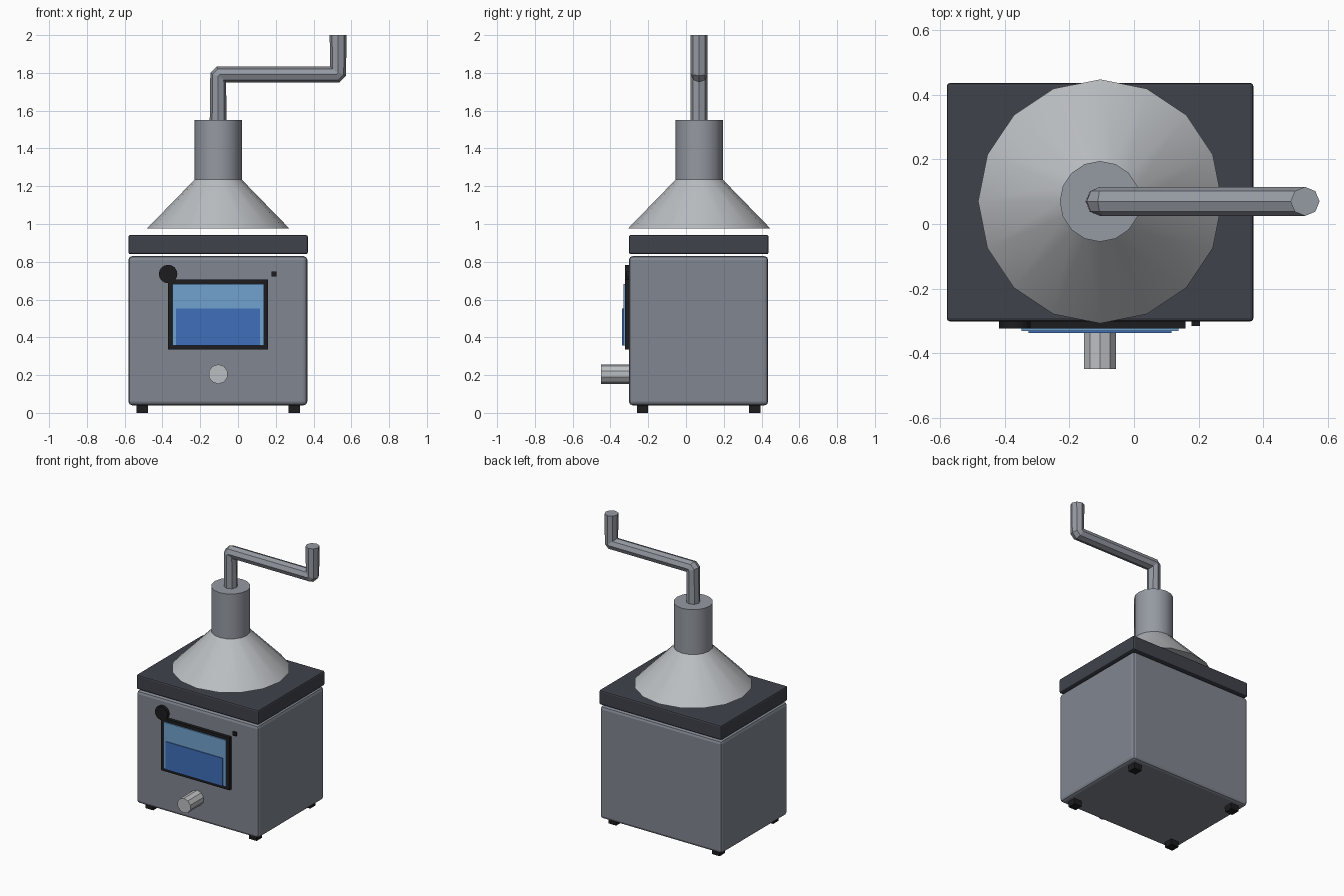
import bpy
from math import pi

if "Cube" in bpy.data.objects:
    bpy.data.objects.remove(bpy.data.objects["Cube"])


def material(name, rgb, alpha=1.0):
    m = bpy.data.materials.new(name)
    m.diffuse_color = (*rgb, alpha)
    m.use_nodes = True
    m.node_tree.nodes["Principled BSDF"].inputs["Base Color"].default_value = m.diffuse_color
    return m


STEEL = material("steel", (0.22, 0.24, 0.28))
DARK = material("dark_grey", (0.05, 0.055, 0.07))
BLACK = material("black", (0.012, 0.012, 0.014))
LIGHT = material("light_metal", (0.5, 0.52, 0.54))
PIPE = material("pipe_metal", (0.3, 0.32, 0.36))
GLASS = material("light_blue", (0.16, 0.36, 0.62))
BLUE = material("blue", (0.05, 0.16, 0.5))


def box(name, x, y, z, mat, bevel=0.0):
    """Box given by its (min, max) extents on each axis."""
    spans = (x, y, z)
    bpy.ops.mesh.primitive_cube_add(size=1, location=[(a + b) / 2 for a, b in spans])
    ob = bpy.context.object
    ob.name = name
    ob.scale = [b - a for a, b in spans]
    bpy.ops.object.transform_apply(location=False, rotation=False, scale=True)
    ob.data.materials.append(mat)
    if bevel:
        mod = ob.modifiers.new("Bevel", "BEVEL")
        mod.width = bevel
        mod.segments = 2
    return ob


def cone(name, center, r1, r2, depth, sides, mat, along_y=False):
    bpy.ops.mesh.primitive_cone_add(vertices=sides, radius1=r1, radius2=r2, depth=depth,
                                    location=center, rotation=(pi / 2 if along_y else 0, 0, 0))
    ob = bpy.context.object
    ob.name = name
    ob.data.materials.append(mat)
    bpy.ops.object.shade_smooth_by_angle(angle=pi / 6)
    return ob


CX, CY = -0.105, 0.07

# Cabinet and lid
box("cabinet", (-0.58, 0.367), (-0.302, 0.435), (0.04, 0.83), STEEL, 0.02)
box("lid", (-0.58, 0.37), (-0.302, 0.437), (0.84, 0.942), DARK, 0.01)

# Feet
for sx in (-1, 1):
    for sy in (-1, 1):
        fx, fy = CX + sx * 0.402, CY - 0.003 + sy * 0.297
        box("foot", (fx - 0.03, fx + 0.03), (fy - 0.03, fy + 0.03), (0, 0.05), BLACK)

# Gauge window
box("window_frame", (-0.37, 0.16), (-0.324, -0.29), (0.335, 0.706), BLACK)
box("window_glass", (-0.348, 0.138), (-0.332, -0.31), (0.357, 0.683), GLASS)
box("window_liquid", (-0.327, 0.116), (-0.338, -0.32), (0.357, 0.553), BLUE)

# Front controls
cone("dial", (-0.37, -0.307, 0.735), 0.049, 0.049, 0.034, 16, BLACK, True)
box("indicator", (0.178, 0.204), (-0.316, -0.29), (0.722, 0.748), BLACK)
cone("spout", (CX, -0.37, 0.205), 0.052, 0.052, 0.16, 10, LIGHT, True)

# Funnel hood and collar
cone("hood", (CX, CY, 1.105), 0.378, 0.125, 0.26, 16, LIGHT)
cone("collar", (CX, CY, 1.392), 0.125, 0.125, 0.316, 16, PIPE)

# Bent exhaust pipe with slightly clipped corners
c = 0.01
zb, xe = 1.792, 0.53
path = [(CX, 1.53), (CX, zb - c), (CX + c, zb), (xe - c, zb), (xe, zb + c), (xe, 2.0)]
curve = bpy.data.curves.new("exhaust_pipe", "CURVE")
curve.dimensions = "3D"
curve.bevel_depth = 0.045
curve.bevel_resolution = 2
curve.use_fill_caps = True
spline = curve.splines.new("POLY")
spline.points.add(len(path) - 1)
spline.use_smooth = False
for p, (x, z) in zip(spline.points, path):
    p.co = (x, CY, z, 1)
pipe = bpy.data.objects.new("exhaust_pipe", curve)
bpy.context.collection.objects.link(pipe)
curve.materials.append(PIPE)
